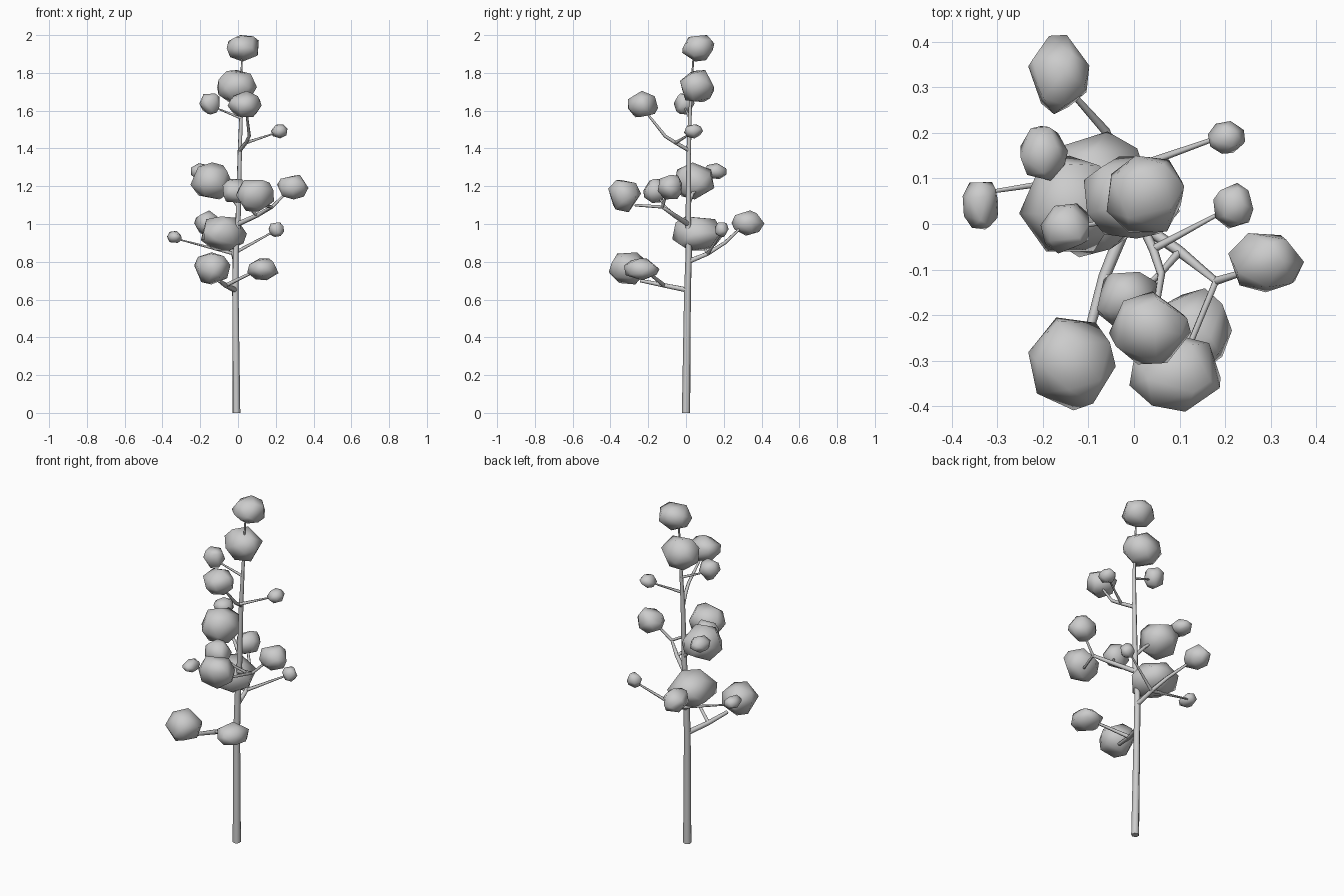
import bpy, bmesh, math, random
from mathutils import Vector, Euler

random.seed(4)


def tube(name, pts):
    """Tapered low-poly limb through (x, y, z, radius) points."""
    cu = bpy.data.curves.new(name, 'CURVE')
    cu.dimensions = '3D'
    cu.bevel_depth = 1.0
    cu.bevel_resolution = 1
    cu.use_fill_caps = True
    sp = cu.splines.new('POLY')
    sp.points.add(len(pts) - 1)
    for p, (x, y, z, r) in zip(sp.points, pts):
        p.co = (x, y, z, 1)
        p.radius = r
    ob = bpy.data.objects.new(name, cu)
    bpy.context.collection.objects.link(ob)
    bpy.ops.object.select_all(action='DESELECT')
    ob.select_set(True)
    bpy.context.view_layer.objects.active = ob
    bpy.ops.object.convert(target='MESH')


def leaf_clump(name, centre, half, n=18):
    """Irregular faceted clump: hull of scattered points fitted to a box."""
    rot = Euler([random.uniform(0, 6.28) for _ in range(3)])
    pts = []
    for i in range(n):
        z = 1 - 2 * (i + 0.5) / n
        a = i * 2.39996
        s = math.sqrt(1 - z * z)
        v = Vector((s * math.cos(a), s * math.sin(a), z))
        v += Vector([random.uniform(-0.2, 0.2) for _ in range(3)])
        v.normalize()
        v.rotate(rot)
        pts.append(v)
    lo = [min(p[k] for p in pts) for k in range(3)]
    hi = [max(p[k] for p in pts) for k in range(3)]
    bm = bmesh.new()
    for p in pts:
        bm.verts.new([centre[k] + half[k] * (2 * (p[k] - lo[k]) / (hi[k] - lo[k]) - 1)
                      for k in range(3)])
    bmesh.ops.convex_hull(bm, input=bm.verts)
    bmesh.ops.recalc_face_normals(bm, faces=bm.faces)
    for f in bm.faces:
        f.smooth = True
    me = bpy.data.meshes.new(name)
    bm.to_mesh(me)
    bm.free()
    bpy.context.collection.objects.link(bpy.data.objects.new(name, me))


# Trunk
tube("trunk", [(-.008, 0, 0, .022), (-.014, .008, .65, .018), (-.012, .015, .85, .017),
               (0, .012, 1.0, .015), (.01, .015, 1.4, .012), (.017, .022, 1.6, .009),
               (.02, .04, 1.9, .004)])

# Branches and their forks, bottom to top
limbs = [
    [(-.014, .01, .65, .015), (-.065, -.115, .675, .013), (-.1, -.24, .70, .01)],
    [(-.065, -.115, .675, .011), (.09, -.21, .75, .007)],
    [(-.012, .01, .80, .015), (-.025, .115, .843, .012), (-.063, .205, .90, .01),
     (-.13, .28, .97, .007)],
    [(-.025, .115, .843, .01), (-.32, .07, .92, .004)],
    [(-.025, .115, .843, .01), (.18, .188, .955, .005)],
    [(-.012, .012, .88, .012), (-.06, .05, .93, .008)],
    [(0, .01, 1.0, .014), (.1, -.06, 1.045, .012), (.18, -.125, 1.09, .009),
     (.12, -.27, 1.10, .007)],
    [(.18, -.125, 1.09, .009), (.26, -.1, 1.17, .006)],
    [(.1, -.06, 1.045, .009), (.057, -.11, 1.09, .007), (.01, -.15, 1.15, .005)],
    [(0, .012, 1.1, .012), (-.05, .035, 1.16, .009), (-.11, .04, 1.2, .007)],
    [(-.05, .035, 1.16, .008), (-.18, .145, 1.27, .004)],
    [(.01, .015, 1.39, .011), (.042, -.055, 1.43, .01), (.06, -.11, 1.465, .009),
     (.045, -.21, 1.59, .006)],
    [(.042, -.055, 1.43, .009), (.2, .03, 1.482, .004)],
    [(.016, .02, 1.56, .008), (-.13, -.008, 1.62, .004)],
]
for i, pts in enumerate(limbs):
    tube(f"branch_{i + 1}", pts)

# Leaf clumps: centre and half-size
clumps = [
    ((.025, .065, 1.93), (.085, .085, .07)),
    ((-.005, .058, 1.73), (.105, .09, .085)),
    ((.035, -.228, 1.635), (.09, .08, .07)),
    ((-.152, -.01, 1.635), (.053, .055, .055)),
    ((.218, .04, 1.49), (.044, .05, .037)),
    ((-.14, .045, 1.228), (.112, .105, .098)),
    ((-.197, .155, 1.28), (.052, .06, .042)),
    ((.29, -.085, 1.195), (.083, .065, .065)),
    ((-.013, -.165, 1.175), (.068, .06, .064)),
    ((.09, -.325, 1.147), (.1, .087, .085)),
    ((-.165, .328, 1.005), (.067, .087, .067)),
    ((-.075, .065, .95), (.122, .138, .09)),
    ((-.337, .04, .932), (.039, .052, .032)),
    ((.203, .19, .97), (.041, .036, .039)),
    ((-.136, -.307, .765), (.096, .102, .085)),
    ((.132, -.235, .76), (.083, .094, .058)),
]
for i, (c, h) in enumerate(clumps):
    leaf_clump(f"leaf_clump_{i + 1}", c, h)
